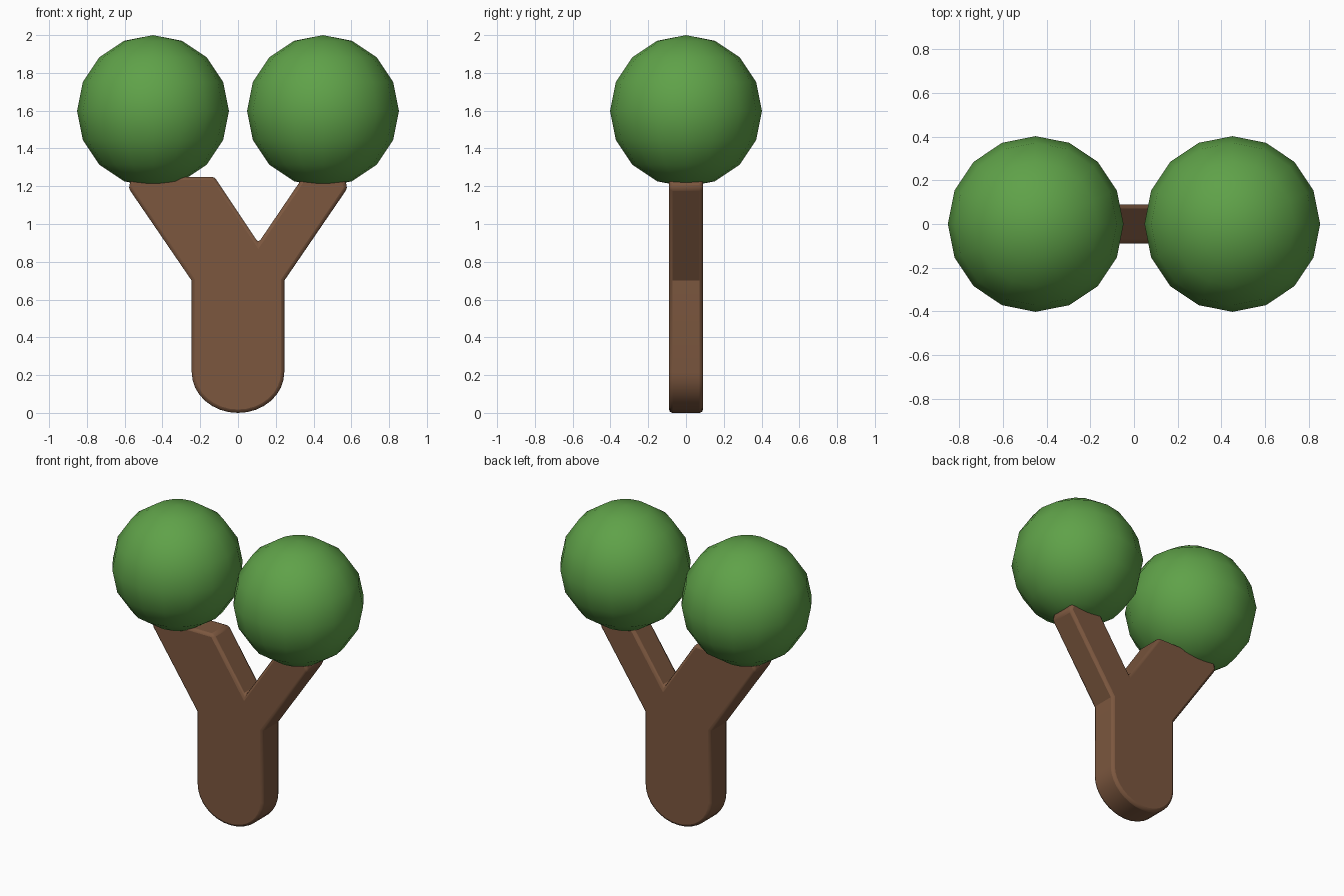
import bpy, bmesh
from math import sin, cos, pi, radians

if "Cube" in bpy.data.objects:
    bpy.data.objects.remove(bpy.data.objects["Cube"], do_unlink=True)


def material(name, rgb):
    mat = bpy.data.materials.new(name)
    mat.use_nodes = True
    mat.diffuse_color = (*rgb, 1)
    mat.node_tree.nodes["Principled BSDF"].inputs["Base Color"].default_value = (*rgb, 1)
    return mat


def add_object(name, bm, mat):
    bmesh.ops.recalc_face_normals(bm, faces=bm.faces)
    mesh = bpy.data.meshes.new(name)
    bm.to_mesh(mesh)
    bm.free()
    obj = bpy.data.objects.new(name, mesh)
    bpy.context.collection.objects.link(obj)
    mesh.materials.append(mat)
    bpy.ops.object.select_all(action="DESELECT")
    obj.select_set(True)
    bpy.context.view_layer.objects.active = obj
    return obj


bark = material("bark brown", (0.2, 0.095, 0.049))
leaf = material("leaf green", (0.115, 0.36, 0.066))

# Forked trunk: rounded foot, wide right branch, narrow left branch
half_width, foot, depth = 0.245, 0.215, 0.09
steps = 16
outline = [(-half_width * cos(pi * i / steps), foot - foot * sin(pi * i / steps))
           for i in range(steps + 1)]
outline += [(0.245, 0.7), (0.58, 1.19), (0.56, 1.25), (0.345, 1.25),
            (0.108, 0.9), (-0.125, 1.25), (-0.56, 1.25), (-0.58, 1.19), (-0.245, 0.7)]
bm = bmesh.new()
face = bm.faces.new([bm.verts.new((x, -depth, z)) for x, z in outline])
extruded = bmesh.ops.extrude_face_region(bm, geom=[face])["geom"]
bmesh.ops.translate(bm, vec=(0, 2 * depth, 0),
                    verts=[v for v in extruded if isinstance(v, bmesh.types.BMVert)])
trunk = add_object("forked_trunk", bm, bark)
bevel = trunk.modifiers.new("soft edges", "BEVEL")
bevel.width = 0.018
bevel.segments = 2
bevel.limit_method = "ANGLE"
bevel.angle_limit = radians(40)
bpy.ops.object.shade_smooth_by_angle(angle=radians(30))

# Round leaf crowns, one on each branch
for side, x in (("right", -0.45), ("left", 0.45)):
    bm = bmesh.new()
    bmesh.ops.create_uvsphere(bm, u_segments=16, v_segments=8, radius=0.402)
    bmesh.ops.translate(bm, verts=bm.verts, vec=(x, 0, 1.598))
    add_object(f"{side}_leaf_crown", bm, leaf)
    bpy.ops.object.shade_smooth_by_angle(angle=radians(40))
